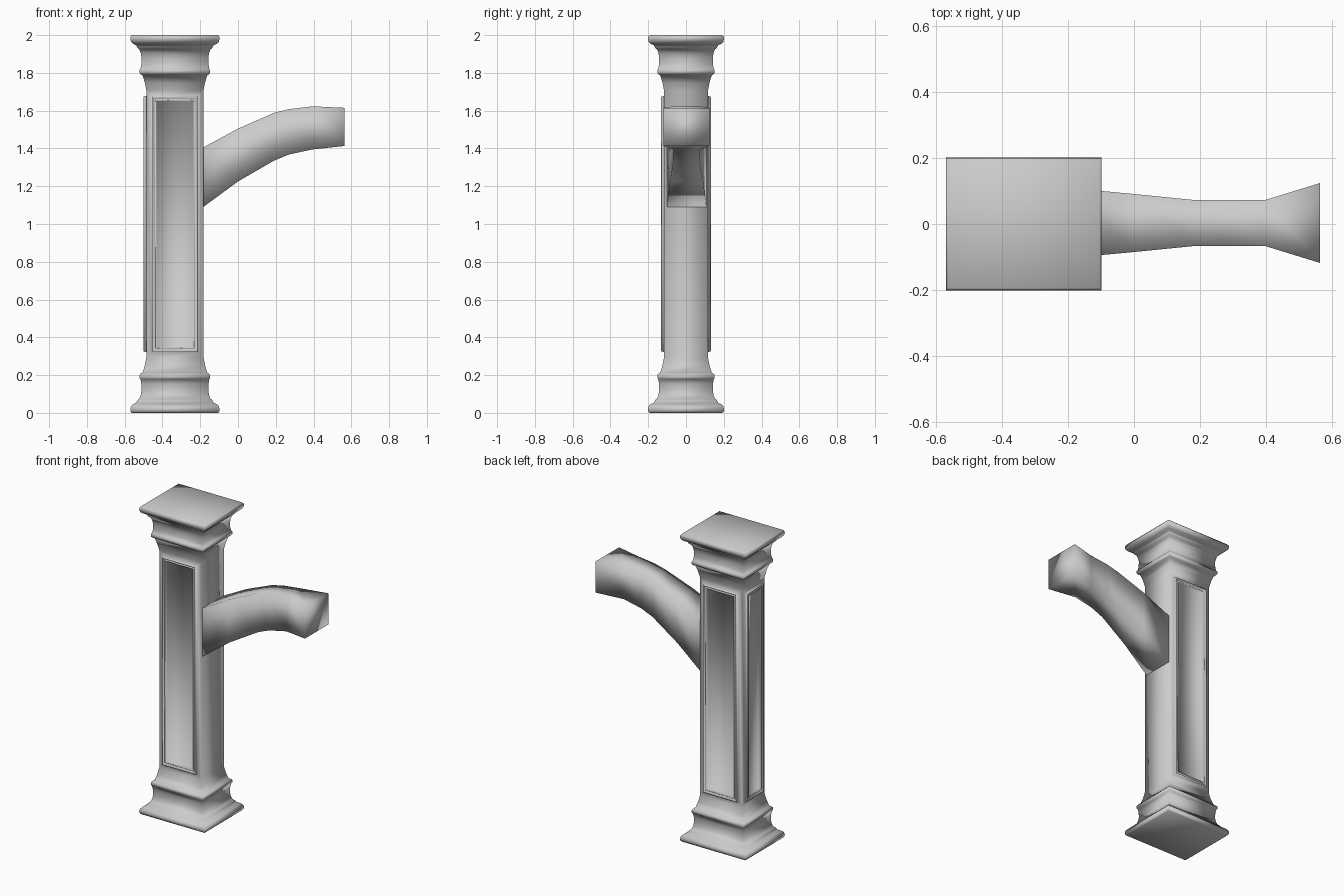
import bpy, bmesh

if "Cube" in bpy.data.objects:
    bpy.data.objects.remove(bpy.data.objects["Cube"])

CX = -0.334          # column axis
DXY = 0.035          # how much wider the column is in x than in y


def loft(name, rings):
    """Skin a stack of four-cornered rings and close both ends."""
    bm = bmesh.new()
    loops = [[bm.verts.new(p) for p in ring] for ring in rings]
    for a, b in zip(loops, loops[1:]):
        for i in range(4):
            j = (i + 1) % 4
            bm.faces.new((a[i], a[j], b[j], b[i]))
    bm.faces.new(loops[0][::-1])
    bm.faces.new(loops[-1])
    bmesh.ops.recalc_face_normals(bm, faces=bm.faces)
    return name, bm


def finish(name, bm):
    me = bpy.data.meshes.new(name)
    bm.to_mesh(me)
    bm.free()
    for p in me.polygons:
        p.use_smooth = True
    ob = bpy.data.objects.new(name, me)
    bpy.context.collection.objects.link(ob)
    return ob


# Column: moulded base profile (half width, height), mirrored to make the capital
base = [(0.229, 0.0), (0.235, 0.008), (0.236, 0.022), (0.232, 0.036), (0.222, 0.046),
        (0.204, 0.054), (0.201, 0.062), (0.197, 0.069), (0.188, 0.076), (0.181, 0.095),
        (0.177, 0.12), (0.178, 0.155), (0.182, 0.178), (0.187, 0.184), (0.187, 0.200),
        (0.181, 0.208), (0.171, 0.213), (0.160, 0.25), (0.151, 0.295)]
profile = base + [(w, 2 - z) for w, z in reversed(base)]
rings = []
for w, z in profile:
    d = w - DXY
    rings.append([(CX - w, -d, z), (CX + w, -d, z), (CX + w, d, z), (CX - w, d, z)])
name, bm = loft("column", rings)

# Framed panels on the front, back and left of the shaft
bm.normal_update()
shaft = [f for f in bm.faces
         if abs(f.calc_center_median().z - 1) < 0.01 and f.normal.x < 0.5]
for thick, depth in [(0.028, 0), (0.001, 0.014), (0.007, 0.002), (0.003, -0.008),
                     (0.006, 0), (0.002, 0.004), (0.004, 0), (0.004, -0.016)]:
    bmesh.ops.inset_individual(bm, faces=shaft, thickness=thick, depth=depth,
                               use_even_offset=True)
finish(name, bm)

# Arm: x, bottom z, top z, half width
stations = [(-0.184, 1.09, 1.405, 0.105), (0.0, 1.225, 1.505, 0.088),
            (0.19, 1.335, 1.588, 0.069), (0.27, 1.368, 1.608, 0.069),
            (0.395, 1.395, 1.623, 0.069), (0.564, 1.413, 1.615, 0.121)]
rings = [[(x, 0.003 - h, lo), (x, 0.003 + h, lo), (x, 0.003 + h, hi), (x, 0.003 - h, hi)]
         for x, lo, hi, h in stations]
finish(*loft("arm", rings))
